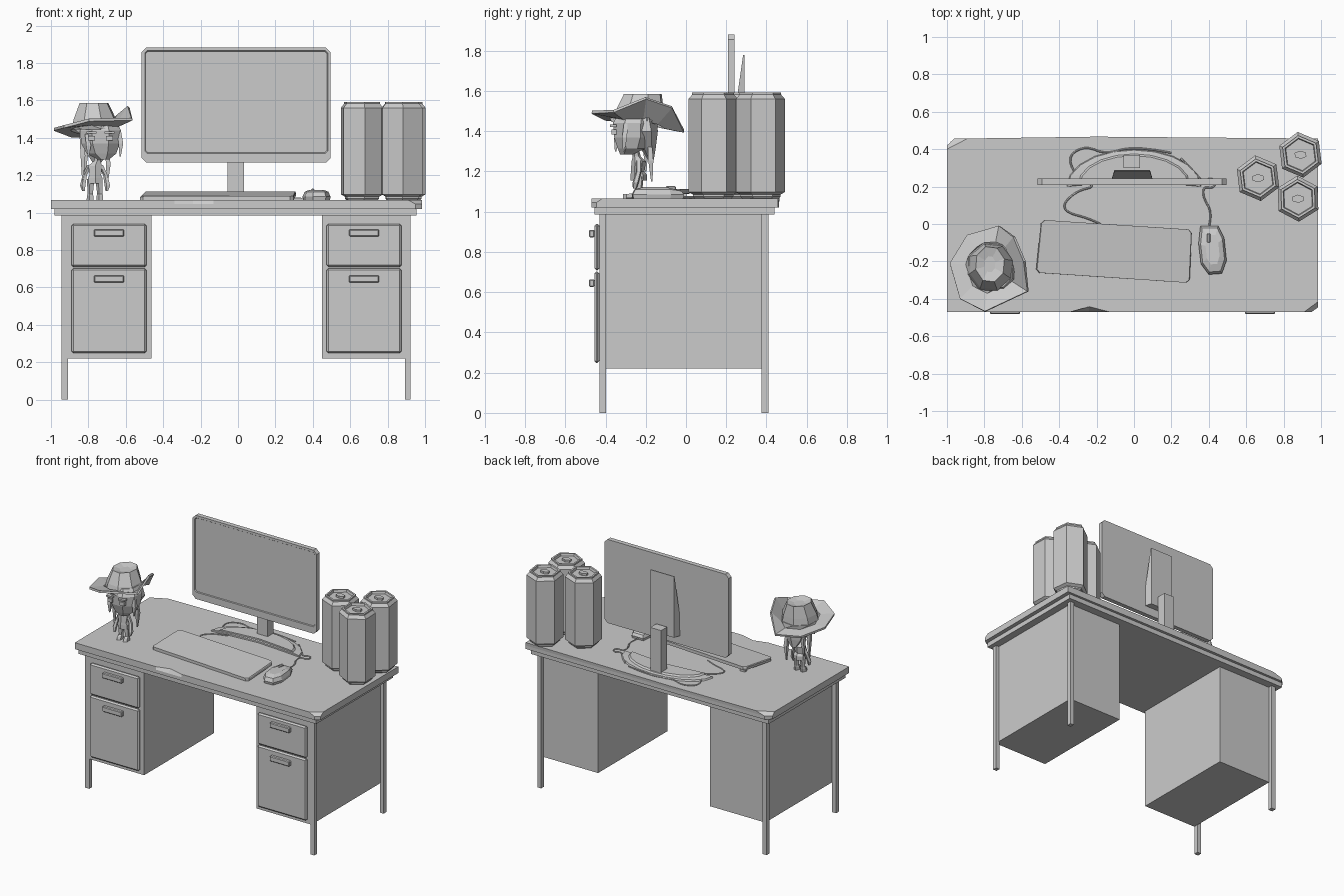
import bpy, bmesh
from math import sin, cos, pi, radians
from mathutils import Vector

if "Cube" in bpy.data.objects:
    bpy.data.objects.remove(bpy.data.objects["Cube"])


def loft(name, rings, caps=(True, True)):
    """Skin a list of equal-length point rings into a flat-shaded mesh."""
    bm = bmesh.new()
    vs = [[bm.verts.new(p) for p in r] for r in rings]
    n = len(rings[0])
    for a, b in zip(vs, vs[1:]):
        for i in range(n):
            j = (i + 1) % n
            bm.faces.new((a[i], a[j], b[j], b[i]))
    if caps[0]:
        bm.faces.new(vs[0][::-1])
    if caps[1]:
        bm.faces.new(vs[-1])
    bmesh.ops.recalc_face_normals(bm, faces=bm.faces)
    me = bpy.data.meshes.new(name)
    bm.to_mesh(me)
    bm.free()
    ob = bpy.data.objects.new(name, me)
    bpy.context.collection.objects.link(ob)
    return ob


def box(name, x, y, z, bevel=0):
    rect = [(x[0], y[0]), (x[1], y[0]), (x[1], y[1]), (x[0], y[1])]
    ob = loft(name, [[(a, b, h) for a, b in rect] for h in z])
    if bevel:
        m = ob.modifiers.new("bevel", 'BEVEL')
        m.width, m.segments = bevel, 1
    return ob


def ring(cx, cy, z, rx, ry, n, rot=0.0):
    return [(cx + rx * cos(rot + 2 * pi * i / n), cy + ry * sin(rot + 2 * pi * i / n), z) for i in range(n)]


def limb(name, pts, n=5):
    """Tapered limb: points are (x, y, z, rx, ry) from bottom to top."""
    return loft(name, [ring(*p, n, pi / n) for p in pts])


def tube(name, pts, r):
    cu = bpy.data.curves.new(name, 'CURVE')
    cu.dimensions = '3D'
    cu.bevel_depth, cu.bevel_resolution, cu.resolution_u = r, 0, 4
    cu.use_fill_caps = True
    sp = cu.splines.new('NURBS')
    sp.points.add(len(pts) - 1)
    for p, c in zip(sp.points, pts):
        p.co = (c[0], c[1], DESK + r, 1)
    sp.use_endpoint_u, sp.order_u = True, 3
    bpy.context.collection.objects.link(bpy.data.objects.new(name, cu))


DESK = 1.067

# Desk top: worn slab with chipped edges on a thinner under-slab
bottom = [(-1, -.47), (-.34, -.47), (-.24, -.47), (-.13, -.47), (.95, -.47), (.985, -.445),
          (.985, .457), (-.2, .462), (-.96, .457), (-1, .42)]
top = [(-1, -.47), (-.34, -.47), (-.24, -.442), (-.13, -.47), (.91, -.47), (.985, -.415),
       (.985, .457), (-.2, .467), (-.89, .457), (-1, .40)]
loft("desk_top", [[(x, y, 1.02) for x, y in bottom], [(x, y, 1.045) for x, y in bottom],
                  [(x, y, DESK) for x, y in top]])
box("desk_under_slab", (-.98, .955), (-.455, .44), (.985, 1.02))

# Legs
for sx, (x0, x1) in (("left", (-.944, -.91)), ("right", (.893, .923))):
    for sy, (y0, y1) in (("front", (-.43, -.397)), ("back", (.375, .41))):
        box(f"{sy}_{sx}_leg", (x0, x1), (y0, y1), (0, .985))

# Drawer cabinets
for side, x0 in (("left", -.912), ("right", .45)):
    x1 = x0 + .449
    d = x0 + (.022 if side == "left" else .024)
    box(f"{side}_cabinet", (x0, x1), (-.43, .38), (.22, .985))
    for part, z0, z1, hz in (("upper", .709, .94, .872), ("lower", .248, .702, .626)):
        box(f"{side}_{part}_drawer", (d, d + .4), (-.456, -.43), (z0, z1), .01)
        box(f"{side}_{part}_handle", (d + .12, d + .28), (-.482, -.455), (hz, hz + .038), .005)

# Monitor panel with recessed screen


def panel_ring(x0, x1, z0, z1, c, y):
    return [(x, y, z) for x, z in ((x0 + c, z0), (x1 - c, z0), (x1, z0 + c), (x1, z1 - c),
                                   (x1 - c, z1), (x0 + c, z1), (x0, z1 - c), (x0, z0 + c))]


loft("monitor_panel", [panel_ring(-.516, .495, 1.267, 1.882, .025, .242),
                       panel_ring(-.516, .495, 1.267, 1.882, .025, .208),
                       panel_ring(-.498, .480, 1.317, 1.866, .012, .208),
                       panel_ring(-.494, .476, 1.321, 1.862, .012, .214)])

# Wedge-shaped back housing, neck and curved two-step foot
loft("monitor_back_wedge", [[(-.125, .22, 1.33), (.105, .22, 1.33), (.085, .29, 1.33), (-.105, .29, 1.33)],
                            [(-.105, .284, 1.78), (.085, .284, 1.78), (.085, .29, 1.78), (-.105, .29, 1.78)]])
box("monitor_neck", (-.056, .032), (.30, .37), (1.08, 1.40))


def foot_ring(rx, ry, y0, z):
    back = [(rx * cos(pi * i / 10), y0 + ry * sin(pi * i / 10)) for i in range(11)]
    front = [(-rx * .55, y0 + .015), (0, y0 + .03), (rx * .55, y0 + .015)]
    return [(x, y, z) for x, y in back + front]


loft("monitor_foot", [foot_ring(.36, .2, .2, DESK), foot_ring(.355, .195, .2, 1.078),
                      foot_ring(.30, .165, .21, 1.082), foot_ring(.29, .155, .21, 1.093)])

# Keyboard, sloping down to the front, on two rear feet
corners = [(-.525, -.26), (.297, -.315), (.31, -.03), (-.497, .022)]


def key_ring(z_front, z_back, grow):
    pts = []
    for i, c in enumerate(corners):
        c = Vector(c)
        for k in (i - 1, (i + 1) % 4):
            q = c + (Vector(corners[k]) - c).normalized() * .018
            pts.append((q.x * grow, q.y, z_back if i > 1 else z_front))
    return pts


loft("keyboard", [key_ring(DESK, 1.09, 1), key_ring(1.083, 1.108, 1), key_ring(1.088, 1.113, .99)])
for fx, fy in ((-.46, -.01), (.26, -.055)):
    box("keyboard_foot", (fx - .02, fx + .02), (fy - .012, fy + .012), (DESK, 1.095))

# Mouse with a scroll wheel
shape = [(-.065, .125), (.03, .125), (.062, .06), (.075, -.06), (.05, -.13), (-.02, -.135), (-.062, -.08), (-.075, .03)]
loft("mouse", [[(.42 + x * s, -.135 + y * t, z + (.008 if y < .1 and z > 1.1 else 0)) for x, y in shape]
               for s, t, z in ((.95, .97, DESK), (1, 1, 1.085), (.85, .9, 1.103), (.5, .6, 1.114))])
box("mouse_wheel", (.39, .408), (-.10, -.05), (1.1, 1.128), .005)

# Cables
tube("mouse_cable", [(.40, -.02), (.42, .06), (.37, .14), (.37, .2), (.42, .19), (.44, .22),
                     (.41, .25), (.37, .22), (.33, .27), (.25, .35)], .005)
tube("keyboard_cable", [(-.18, .0), (-.24, .03), (-.36, .06), (-.38, .11), (-.30, .18), (-.2, .2),
                        (-.3, .24), (-.36, .36), (-.26, .42), (-.15, .37), (0, .42), (.2, .38)], .005)

# Six-sided drink cans with recessed lids and pull tabs
for i, (cx, cy, rot) in enumerate(((.663, .245, 97), (.89, .37, 97), (.877, .135, 92))):
    prof = [(.092, DESK), (.1, 1.075), (.1, 1.085), (.123, 1.098), (.123, 1.56), (.104, 1.582),
            (.104, 1.592), (.09, 1.592), (.085, 1.575)]
    loft(f"can_{i + 1}", [ring(cx, cy, z, r, r, 6, radians(rot)) for r, z in prof])
    loft(f"can_tab_{i + 1}", [ring(cx, cy, z, .035, .022, 6, .6) for z in (1.575, 1.59)])

# Figurine: boots, legs, torso and arms
BX, BY = -.763, -.235
for s in (-1, 1):
    x = BX + s * .026
    limb("figure_leg", [(x, BY - .01, DESK, .02, .032), (x, BY - .005, 1.09, .019, .027),
                        (x, BY, 1.1, .016, .018), (x - s * .004, BY, 1.18, .022, .026)])
    limb("figure_arm", [(BX + s * .062, BY - .02, 1.115, .008, .01), (BX + s * .066, BY - .015, 1.145, .016, .016),
                        (BX + s * .055, BY, 1.2, .013, .014), (BX + s * .03, BY, 1.255, .014, .015)])
limb("figure_torso", [(BX, BY, 1.155, .043, .04), (BX, BY, 1.185, .044, .04), (BX, BY - .005, 1.2, .036, .034),
                      (BX, BY, 1.25, .042, .036), (BX + .01, BY - .01, 1.275, .02, .02), (BX + .02, BY - .02, 1.32, .018, .018)], 6)

# Large faceted head, with brows and eyes
HX, HY = -.735, -.265
limb("figure_head", [(HX + .015, HY - .03, 1.285, .035, .035), (HX + .005, HY - .005, 1.315, .085, .075),
                     (HX, HY, 1.37, .112, .1), (HX, HY, 1.44, .118, .105), (HX, HY + .01, 1.49, .09, .09)], 8)
for s in (-1, 1):
    ex = HX + s * .048
    box("figure_eye", (ex - .018, ex + .018), (HY - .106, HY - .08), (1.385, 1.41))
    box("figure_brow", (ex - .026, ex + .026), (HY - .114, HY - .08), (1.422, 1.434))

# Hair: back mass plus hanging locks
limb("figure_hair", [(HX - .02, HY + .09, 1.26, .02, .015), (HX - .015, HY + .075, 1.32, .07, .04),
                     (HX, HY + .06, 1.4, .115, .065), (HX, HY + .04, 1.47, .1, .08)], 6)
for x0, y0, z0, x1, y1, z1 in ((-.83, -.25, 1.17, -.84, -.25, 1.44), (-.82, -.20, 1.2, -.82, -.2, 1.42),
                               (-.63, -.31, 1.3, -.635, -.3, 1.44), (-.7, -.17, 1.15, -.7, -.18, 1.36),
                               (-.80, -.35, 1.3, -.81, -.34, 1.42)):
    mx, my, mz = (x0 + x1) / 2 + .006, (y0 + y1) / 2, (z0 + z1) / 2
    limb("figure_hair_lock", [(x0, y0, z0, .005, .005), (mx, my, mz, .018, .018), (x1, y1, z1, .012, .012)], 4)

# Hat: wavy brim turned up on one side, faceted tapering crown with a dented top
brim = [(-.567, -.36, 1.50), (-.585, -.20, 1.565), (-.64, -.07, 1.52), (-.72, -.01, 1.40), (-.893, -.06, 1.41),
        (-.985, -.21, 1.445), (-.93, -.40, 1.46), (-.797, -.468, 1.495)]
CX, CY = -.765, -.235
inner = [(CX + (x - CX) * .6, CY + (y - CY) * .6, 1.445 + (z - 1.445) * .1 - (y - CY) * .1) for x, y, z in brim]
crown = [ring(CX, CY, 1.45, .13, .135, 8, -.5), ring(CX, CY + .005, 1.5, .118, .125, 8, -.5),
         ring(CX - .005, CY + .02, 1.585, .08, .098, 8, -.5), ring(CX - .005, CY + .02, 1.572, .03, .045, 8, -.5)]
hat_brim = loft("hat_brim", [brim, inner, crown[0]], (False, True))
m = hat_brim.modifiers.new("thickness", 'SOLIDIFY')
m.thickness, m.offset = .015, 0
loft("hat_crown", crown)
